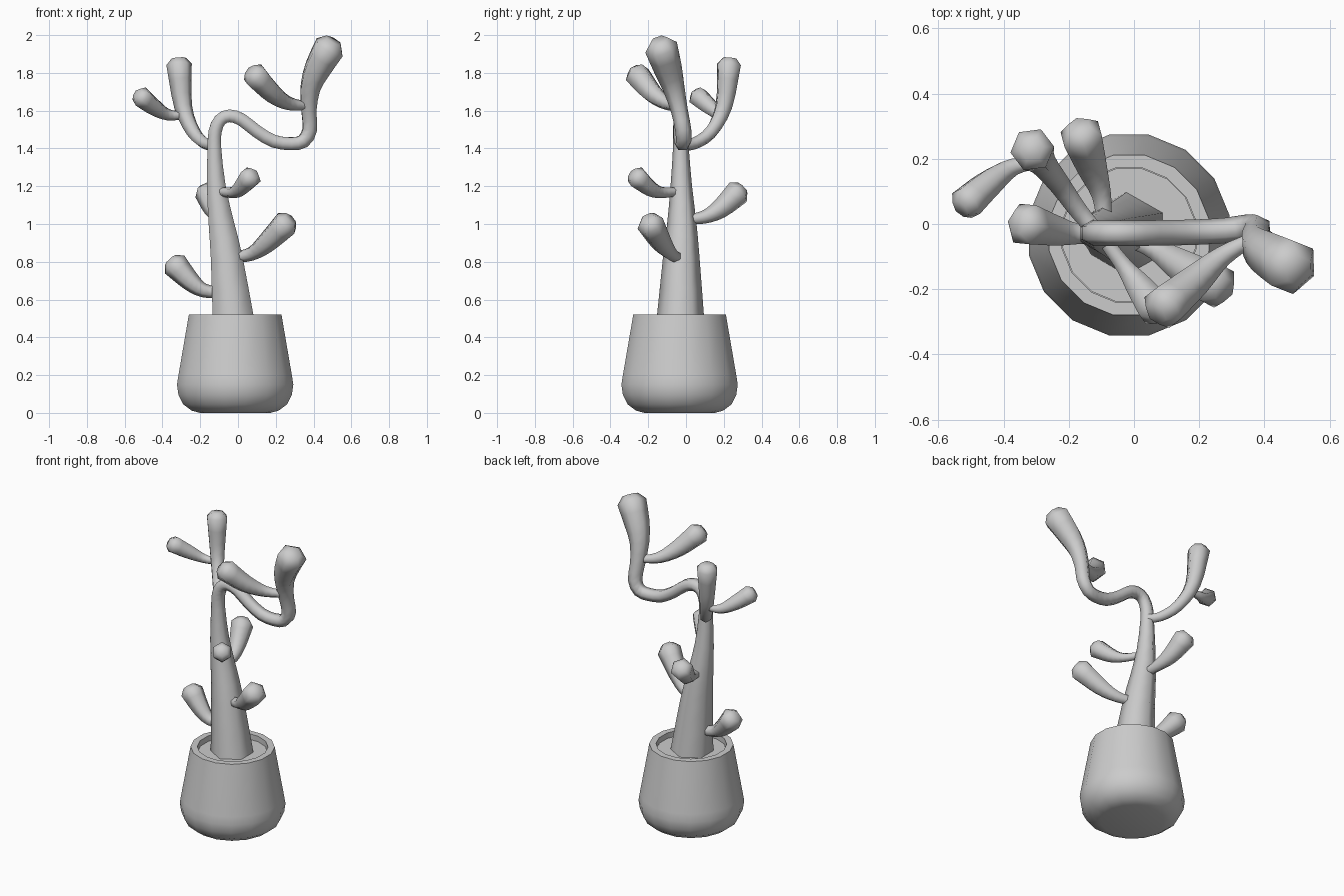
import bpy, bmesh, math
from mathutils import Vector, Quaternion


def finish(name, bm, angle):
    bmesh.ops.recalc_face_normals(bm, faces=bm.faces[:])
    me = bpy.data.meshes.new(name)
    bm.to_mesh(me)
    bm.free()
    ob = bpy.data.objects.new(name, me)
    bpy.context.collection.objects.link(ob)
    bpy.ops.object.select_all(action='DESELECT')
    ob.select_set(True)
    bpy.context.view_layer.objects.active = ob
    bpy.ops.object.shade_smooth_by_angle(angle=math.radians(angle))
    return ob


def skin(bm, rings):
    n = len(rings[0])
    for a, b in zip(rings, rings[1:]):
        for i in range(n):
            j = (i + 1) % n
            bm.faces.new((a[i], a[j], b[j], b[i]))
    bm.faces.new(rings[0])
    bm.faces.new(rings[-1])


def lathe(name, profile, center, n=16):
    bm = bmesh.new()
    rings = []
    for r, z in profile:
        angs = [2 * math.pi * (i + 0.5) / n for i in range(n)]
        rings.append([bm.verts.new((center[0] + r * math.cos(a),
                                    center[1] + r * math.sin(a), z)) for a in angs])
    skin(bm, rings)
    return finish(name, bm, 40)


def smooth_path(pts, steps):
    # Catmull-Rom through (x, y, z, radius) points
    p = [Vector(q) for q in pts]
    p = [2 * p[0] - p[1]] + p + [2 * p[-1] - p[-2]]
    out = []
    for i in range(1, len(p) - 2):
        a, b, c, d = p[i - 1:i + 3]
        for s in range(steps):
            t = s / steps
            out.append(0.5 * (2 * b + (c - a) * t + (2 * a - 5 * b + 4 * c - d) * t * t
                              + (3 * b - a - 3 * c + d) * t ** 3))
    return out + [p[-2]]


def limb(name, pts, steps=3, up=(0, 1, 0), sides=6):
    path = smooth_path(pts, steps)
    pos = [q.to_3d() for q in path]
    rad = [q[3] for q in path]
    last = len(pos) - 1
    tan = [(pos[min(i + 1, last)] - pos[max(i - 1, 0)]).normalized() for i in range(last + 1)]
    # blunt chamfered tip
    pos.append(pos[-1] + tan[-1] * rad[-1] * 0.5)
    rad.append(rad[-1] * 0.55)
    tan.append(tan[-1])
    bm = bmesh.new()
    rings = []
    nor = Vector(up)
    for c, r, t in zip(pos, rad, tan):
        nor = (nor - t * nor.dot(t)).normalized()
        rings.append([bm.verts.new(c + r * (Quaternion(t, 2 * math.pi * k / sides) @ nor))
                      for k in range(sides)])
    skin(bm, rings)
    return finish(name, bm, 75)


# Pot with rim and recess, and the soil disc
C = (-0.015, -0.034)
lathe("pot", [(0.19, 0.0), (0.235, 0.012), (0.28, 0.045), (0.306, 0.095), (0.314, 0.15),
              (0.306, 0.2), (0.25, 0.52), (0.21, 0.52), (0.21, 0.46)], C)
lathe("soil", [(0.208, 0.45), (0.208, 0.485)], C)

# Trunk that bends over and rises again
limb("trunk", [
    (-0.02, -0.03, 0.45, 0.13), (-0.06, -0.025, 0.82, 0.097), (-0.088, -0.022, 1.0, 0.078),
    (-0.115, -0.025, 1.2, 0.057), (-0.125, -0.027, 1.4, 0.042), (-0.121, -0.028, 1.49, 0.04),
    (-0.095, -0.028, 1.55, 0.039), (-0.045, -0.028, 1.573, 0.039), (0.02, -0.028, 1.552, 0.039),
    (0.1, -0.027, 1.49, 0.039), (0.19, -0.025, 1.438, 0.039), (0.28, -0.02, 1.425, 0.039),
    (0.345, -0.012, 1.438, 0.041), (0.38, -0.015, 1.5, 0.043), (0.375, -0.035, 1.6, 0.045),
    (0.383, -0.065, 1.72, 0.058), (0.42, -0.095, 1.82, 0.075), (0.485, -0.132, 1.935, 0.088)], 2)

# Side branches, thin at the joint and swollen at the tip
Z = (0, 0, 1)
branches = {
    "branch_low_left": [(-0.08, -0.03, 0.635, 0.03), (-0.18, -0.03, 0.648, 0.037),
                        (-0.25, -0.02, 0.695, 0.052), (-0.335, 0.0, 0.785, 0.07)],
    "branch_low_right": [(-0.01, -0.045, 0.825, 0.03), (0.07, -0.08, 0.842, 0.037),
                         (0.15, -0.13, 0.9, 0.056), (0.255, -0.19, 1.003, 0.073)],
    "branch_front": [(-0.09, -0.05, 1.17, 0.024), (-0.03, -0.13, 1.167, 0.03),
                     (0.015, -0.19, 1.19, 0.045), (0.068, -0.262, 1.25, 0.06)],
    "branch_back": [(-0.09, -0.01, 1.025, 0.026), (-0.10, 0.09, 1.035, 0.034),
                    (-0.13, 0.18, 1.08, 0.052), (-0.162, 0.276, 1.168, 0.069)],
    "branch_high_right": [(0.375, -0.04, 1.625, 0.022), (0.27, -0.10, 1.638, 0.036),
                          (0.18, -0.18, 1.695, 0.056), (0.088, -0.258, 1.79, 0.07)],
    "branch_high_left": [(-0.11, -0.03, 1.42, 0.028), (-0.17, 0.04, 1.425, 0.032),
                         (-0.235, 0.13, 1.485, 0.038), (-0.29, 0.2, 1.62, 0.048),
                         (-0.312, 0.228, 1.845, 0.068)],
    "twig_left": [(-0.28, 0.19, 1.575, 0.02), (-0.37, 0.175, 1.578, 0.03),
                  (-0.445, 0.125, 1.62, 0.046), (-0.515, 0.063, 1.675, 0.056)],
}
for name, pts in branches.items():
    limb(name, pts, up=Z)
